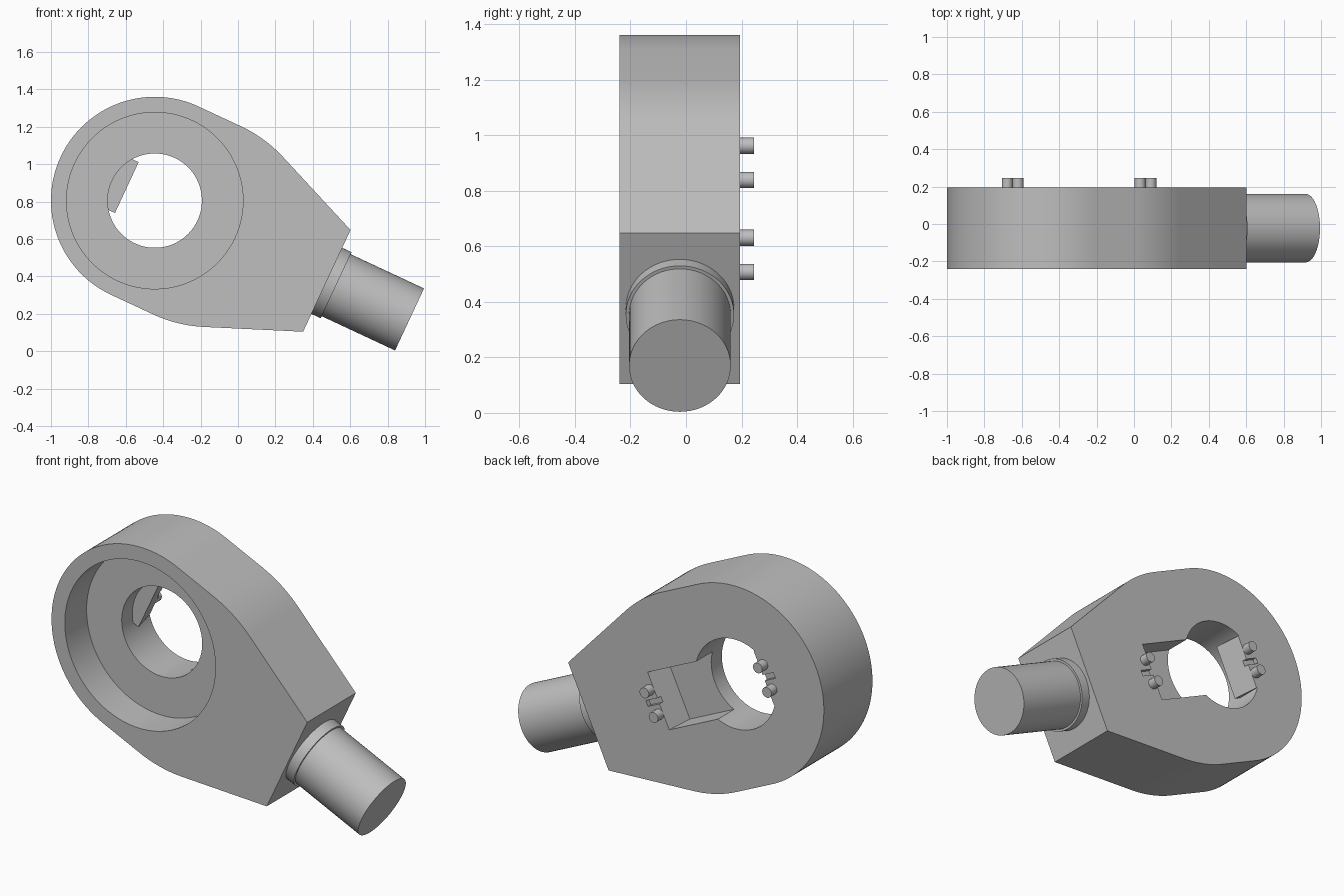
import bpy, bmesh
from math import sin, cos, pi, radians
from mathutils import Matrix, Vector

cube = bpy.data.objects.get("Cube")
if cube:
    bpy.data.objects.remove(cube, do_unlink=True)

TILT = Matrix.Translation((-0.445, 0, 0.805)) @ Matrix.Rotation(radians(25), 4, 'Y')
FRONT, BACK, MID = -0.24, 0.195, -0.022

steel = bpy.data.materials.new("plain grey")
steel.use_nodes = True
GREY = (0.52, 0.52, 0.52, 1)
steel.diffuse_color = GREY
steel.node_tree.nodes["Principled BSDF"].inputs["Base Color"].default_value = GREY


def finish(name, bm):
    bmesh.ops.recalc_face_normals(bm, faces=bm.faces)
    mesh = bpy.data.meshes.new(name)
    bm.to_mesh(mesh)
    bm.free()
    mesh.materials.append(steel)
    obj = bpy.data.objects.new(name, mesh)
    bpy.context.collection.objects.link(obj)
    return obj


def prism(name, points, lo, hi, axis):
    """Extrude a flat outline between lo and hi along 'Y' or 'Z'."""
    bm = bmesh.new()
    place = (lambda a, b, c: (a, c, b)) if axis == 'Y' else (lambda a, b, c: (a, b, c))
    face = bm.faces.new([bm.verts.new(place(a, b, lo)) for a, b in points])
    top = bmesh.ops.extrude_face_region(bm, geom=[face])["geom"]
    step = Vector(place(0, 0, hi - lo))
    bmesh.ops.translate(bm, vec=step, verts=[v for v in top if isinstance(v, bmesh.types.BMVert)])
    return finish(name, bm)


def disc(radius, u=0, v=0, n=96):
    return [(u + radius * cos(2 * pi * i / n), v + radius * sin(2 * pi * i / n)) for i in range(n)]


def cut(target, cutter):
    """Subtract the cutter from the target and remove it."""
    cutter.hide_render = True
    mod = target.modifiers.new("cut", 'BOOLEAN')
    mod.operation, mod.solver, mod.object = 'DIFFERENCE', 'EXACT', cutter
    bpy.context.view_layer.update()
    graph = bpy.context.evaluated_depsgraph_get()
    mesh = bpy.data.meshes.new_from_object(target.evaluated_get(graph))
    target.modifiers.clear()
    target.data = mesh
    bpy.data.objects.remove(cutter, do_unlink=True)


# Body outline: flat end, curved shoulder, then half of the ring, mirrored
bend = radians(22.5)
half = [(1.015, 0.30)]
half += [(0.25 + 0.72 * sin(bend * i / 10), 0.555 - 0.72 * (1 - cos(bend * i / 10))) for i in range(10, -1, -1)]
half += [(0.555 * cos(pi / 2 + pi / 2 * i / 32), 0.555 * sin(pi / 2 + pi / 2 * i / 32)) for i in range(33)]
outline = half + [(u, -v) for u, v in reversed(half[:-1])]
body = prism("ring_body", outline, FRONT, BACK, 'Y')

# Front counterbore
cut(body, prism("counterbore_cutter", disc(0.472), -0.5, -0.045, 'Y'))

# Through hole, leaving a tapered tooth on one side
hole = prism("hole_cutter", disc(0.252), -0.4, 0.25, 'Y')
tooth = [(-0.5, 0.05), (-0.165, 0.05), (-0.22, 0.3), (-0.5, 0.3)]
cut(hole, prism("tooth_keeper", tooth, -0.15, 0.15, 'Z'))
cut(body, hole)

# Rear pocket with a slanted end wall
pocket = [(0, 0.05), (0.5, 0.05), (0.553, 0.3), (0, 0.3)]
cut(body, prism("pocket_cutter", pocket, -0.16, 0.16, 'Z'))

# Short grooves between the locating pins
for lo in (-0.27, 0.48):
    groove = [(lo, 0.17), (lo + 0.13, 0.17), (lo + 0.13, 0.3), (lo, 0.3)]
    cut(body, prism("groove_cutter", groove, -0.016, 0.016, 'Z'))

parts = [body]

# Locating pins on the rear face
for side, u in (("ring", -0.225), ("shaft", 0.559)):
    for end, v in (("upper", 0.068), ("lower", -0.068)):
        parts.append(prism(f"{side}_side_{end}_pin", disc(0.029, u, v, 32), BACK - 0.02, 0.245, 'Y'))


# Collar and shaft
def rod(name, radius, start, end):
    bm = bmesh.new()
    matrix = Matrix.Translation(((start + end) / 2, MID, 0)) @ Matrix.Rotation(pi / 2, 4, 'Y')
    bmesh.ops.create_cone(bm, cap_ends=True, segments=64, radius1=radius, radius2=radius,
                          depth=end - start, matrix=matrix)
    return finish(name, bm)


parts += [rod("shaft_collar", 0.195, 0.98, 1.07), rod("shaft", 0.183, 1.0, 1.503)]

# Tilt the assembly and shade curved walls smooth
bpy.ops.object.select_all(action='DESELECT')
for obj in parts:
    obj.matrix_world = TILT
    obj.select_set(True)
bpy.context.view_layer.objects.active = body
bpy.ops.object.shade_smooth_by_angle(angle=radians(25))
